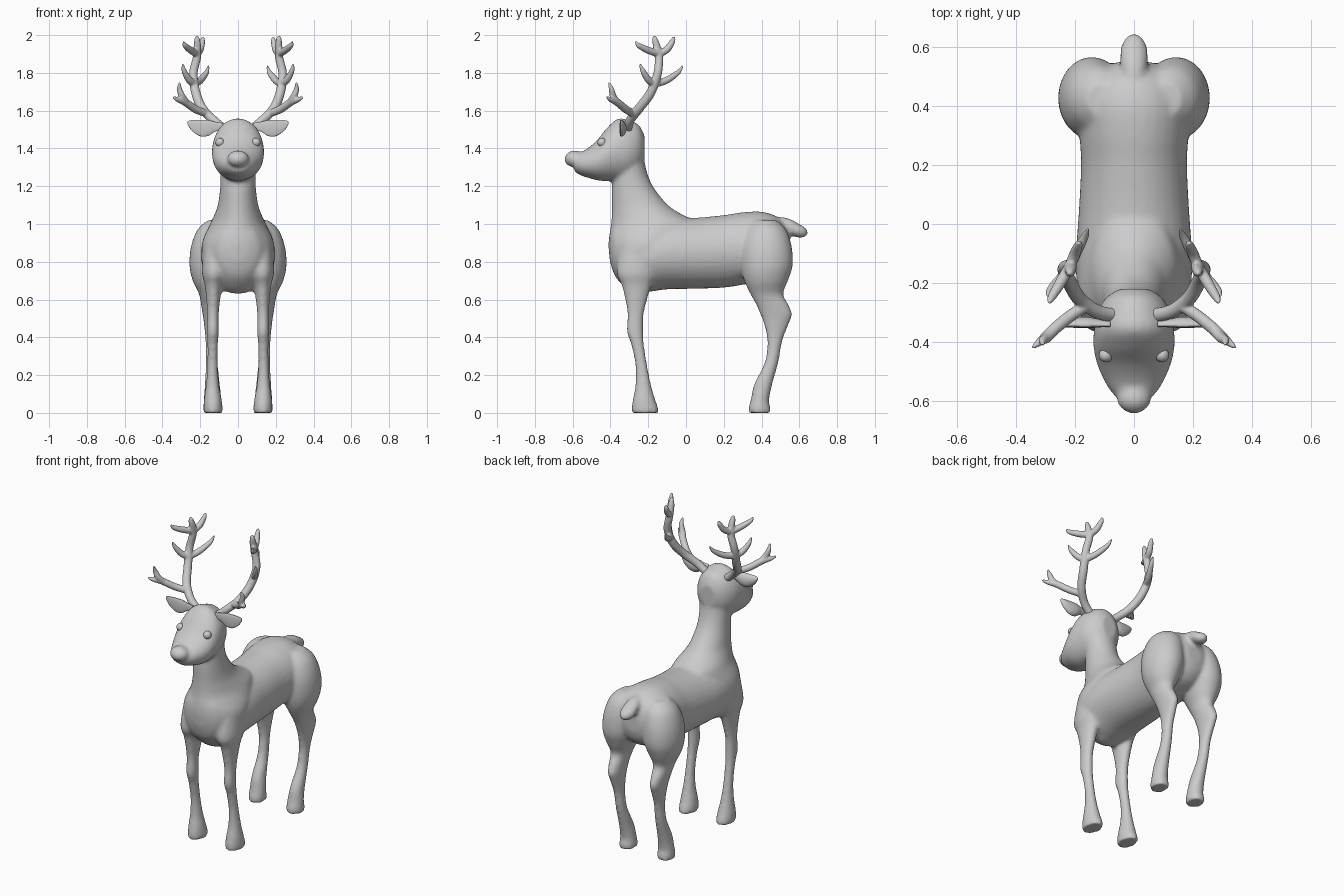
import bpy, bmesh, math
from mathutils import Vector


def spline(rows, n=5):
    """Catmull-Rom interpolation of number tuples."""
    out = []
    for i in range(len(rows) - 1):
        p0, p1, p2 = rows[max(i - 1, 0)], rows[i], rows[i + 1]
        p3 = rows[min(i + 2, len(rows) - 1)]
        for k in range(n):
            t = k / n
            out.append([0.5 * (2 * b + (c - a) * t + (2 * a - 5 * b + 4 * c - d) * t * t
                               + (3 * b - a - 3 * c + d) * t ** 3)
                        for a, b, c, d in zip(p0, p1, p2, p3)])
    return out + [list(rows[-1])]


def loft(bm, rows, point, sides=32):
    """Skin elliptical rings; point(row, cos, sin) gives a ring position."""
    rings = []
    for r in spline(rows):
        rings.append([bm.verts.new(point(r, math.cos(a), math.sin(a)))
                      for a in (2 * math.pi * k / sides for k in range(sides))])
    faces = [bm.faces.new(rings[0]), bm.faces.new(rings[-1])]
    for a, b in zip(rings, rings[1:]):
        for k in range(sides):
            j = (k + 1) % sides
            faces.append(bm.faces.new((a[k], a[j], b[j], b[k])))
    bmesh.ops.recalc_face_normals(bm, faces=faces)


def along_y(r, c, s):       # y, z, rx, rz
    return (r[2] * c, r[0], r[1] + r[3] * s)


def along_z(side):          # z, x, y front, y back, rx
    return lambda r, c, s: (side * r[1] + r[4] * c,
                            (r[2] + r[3]) / 2 + (r[3] - r[2]) / 2 * s, r[0])


def finish(bm, name):
    me = bpy.data.meshes.new(name)
    bm.to_mesh(me)
    bm.free()
    for p in me.polygons:
        p.use_smooth = True
    ob = bpy.data.objects.new(name, me)
    bpy.context.collection.objects.link(ob)
    return ob


bm = bmesh.new()
# torso
loft(bm, [(-.405, .88, .05, .07), (-.37, .865, .12, .15), (-.28, .83, .178, .195),
          (-.2, .832, .195, .192), (-.1, .842, .197, .188), (.05, .845, .187, .188),
          (.2, .855, .18, .192), (.3, .87, .185, .192), (.4, .88, .19, .185),
          (.48, .88, .165, .16), (.53, .88, .11, .11), (.55, .88, .05, .05)], along_y)
# neck
loft(bm, [(.7, 0, -.36, -.1, .12), (.8, 0, -.4, -.05, .18), (.9, 0, -.41, 0, .19),
          (1, 0, -.397, .06, .148), (1.05, 0, -.393, -.02, .125), (1.1, 0, -.392, -.095, .107),
          (1.2, 0, -.392, -.175, .094), (1.3, 0, -.38, -.213, .095),
          (1.4, 0, -.36, -.225, .1)], along_z(1))
# head
loft(bm, [(-.22, 1.4, .05, .07), (-.25, 1.4, .095, .125), (-.3, 1.395, .125, .153),
          (-.36, 1.393, .136, .165), (-.42, 1.367, .137, .14), (-.47, 1.338, .127, .107),
          (-.52, 1.323, .107, .078), (-.56, 1.318, .085, .06), (-.59, 1.32, .06, .042)], along_y)
# nose
loft(bm, [(-.55, 1.345, .035, .035), (-.58, 1.347, .055, .042), (-.61, 1.345, .055, .042),
          (-.632, 1.343, .035, .028), (-.642, 1.342, .015, .012)], along_y)
# tail
loft(bm, [(.42, 1.01, .03, .03), (.5, 1.008, .036, .03), (.55, .985, .047, .042),
          (.6, .963, .045, .037), (.63, .957, .03, .025), (.645, .953, .012, .01)], along_y)
for s in (1, -1):
    # front legs
    loft(bm, [(.9, .12, -.34, -.14, .06), (.75, .125, -.368, -.15, .066),
              (.68, .13, -.342, -.18, .047), (.6, .131, -.322, -.205, .037),
              (.52, .133, -.31, -.224, .031), (.43, .133, -.314, -.226, .031),
              (.36, .134, -.29, -.222, .028), (.25, .135, -.268, -.205, .028),
              (.15, .135, -.268, -.185, .035), (.07, .133, -.282, -.163, .047),
              (.03, .132, -.287, -.148, .05), (0, .132, -.287, -.144, .05)], along_z(s))
    # hind legs with haunches
    loft(bm, [(1.02, .1, .36, .48, .06), (.97, .12, .32, .53, .095), (.88, .137, .29, .56, .112),
              (.78, .145, .29, .565, .112), (.7, .15, .308, .54, .09),
              (.63, .15, .34, .515, .057), (.57, .15, .372, .545, .045),
              (.52, .148, .393, .562, .039), (.47, .146, .412, .545, .034),
              (.38, .142, .43, .51, .03), (.27, .139, .417, .49, .031),
              (.15, .136, .36, .457, .04), (.07, .134, .343, .44, .047),
              (.03, .134, .332, .447, .05), (0, .134, .332, .45, .05)], along_z(s))
body = finish(bm, "deer_body")
mod = body.modifiers.new("blend", 'REMESH')
mod.mode = 'VOXEL'
mod.voxel_size = 0.0105
mod.use_smooth_shade = True
mod = body.modifiers.new("soften", 'SMOOTH')
mod.factor = 0.5
mod.iterations = 8


def mirror(ob):
    ob.modifiers.new("mirror", 'MIRROR')


# ears, cupped towards the front
bm = bmesh.new()
loft(bm, [(.08, 1.515, .02, .015), (.12, 1.515, .026, .022), (.16, 1.508, .042, .03),
          (.2, 1.508, .043, .028), (.24, 1.52, .03, .02), (.262, 1.532, .014, .01),
          (.268, 1.536, .003, .003)],
     lambda r, c, s: (r[0], -.345 + r[3] * (s if s > 0 else .25 * s), r[1] + r[2] * c), 24)
mirror(finish(bm, "ear"))

# eyes
bm = bmesh.new()
bmesh.ops.create_uvsphere(bm, u_segments=20, v_segments=12, radius=.024)
bmesh.ops.translate(bm, verts=bm.verts, vec=(.095, -.445, 1.432))
mirror(finish(bm, "eye"))

# antlers: main beam and tines as tapered tubes (x, y, z, radius)
branches = [
    [(.07, -.31, 1.5, .024), (.13, -.295, 1.55, .024), (.188, -.25, 1.61, .025),
     (.222, -.19, 1.69, .025), (.237, -.152, 1.79, .023), (.218, -.143, 1.88, .022),
     (.215, -.155, 1.94, .02), (.217, -.165, 1.98, .014), (.217, -.166, 1.997, .005)],
    [(.217, -.143, 1.9, .019), (.25, -.2, 1.92, .019), (.28, -.25, 1.945, .014),
     (.287, -.267, 1.967, .005)],
    [(.217, -.143, 1.9, .019), (.2, -.1, 1.925, .019), (.188, -.07, 1.97, .014),
     (.187, -.064, 1.993, .005)],
    [(.23, -.17, 1.74, .019), (.26, -.2, 1.765, .019), (.285, -.228, 1.81, .014),
     (.293, -.243, 1.848, .005)],
    [(.23, -.17, 1.74, .019), (.2, -.105, 1.76, .019), (.168, -.045, 1.8, .014),
     (.155, -.016, 1.838, .005)],
    [(.16, -.275, 1.583, .02), (.22, -.315, 1.605, .021), (.28, -.365, 1.645, .02),
     (.32, -.4, 1.66, .014), (.345, -.42, 1.672, .005)],
    [(.27, -.36, 1.64, .017), (.295, -.385, 1.675, .018), (.31, -.395, 1.715, .014),
     (.308, -.41, 1.75, .005)],
]
bm = bmesh.new()
for pts in branches:
    path = spline(pts, 6)
    pos = [Vector(p[:3]) for p in path]
    rings = []
    for i, p in enumerate(path):
        t = (pos[min(i + 1, len(pos) - 1)] - pos[max(i - 1, 0)]).normalized()
        u = t.cross(Vector((1, -1, .1))).normalized()
        v = t.cross(u)
        rings.append([bm.verts.new(pos[i] + p[3] * (u * math.cos(a) + v * math.sin(a)))
                      for a in (2 * math.pi * k / 14 for k in range(14))])
    faces = [bm.faces.new(rings[0]), bm.faces.new(rings[-1])]
    for a, b in zip(rings, rings[1:]):
        for k in range(14):
            j = (k + 1) % 14
            faces.append(bm.faces.new((a[k], a[j], b[j], b[k])))
    bmesh.ops.recalc_face_normals(bm, faces=faces)
antler = finish(bm, "antler")
mod = antler.modifiers.new("blend", 'REMESH')
mod.mode = 'VOXEL'
mod.voxel_size = 0.005
mod.use_smooth_shade = True
mod = antler.modifiers.new("soften", 'SMOOTH')
mod.iterations = 4
mirror(antler)
